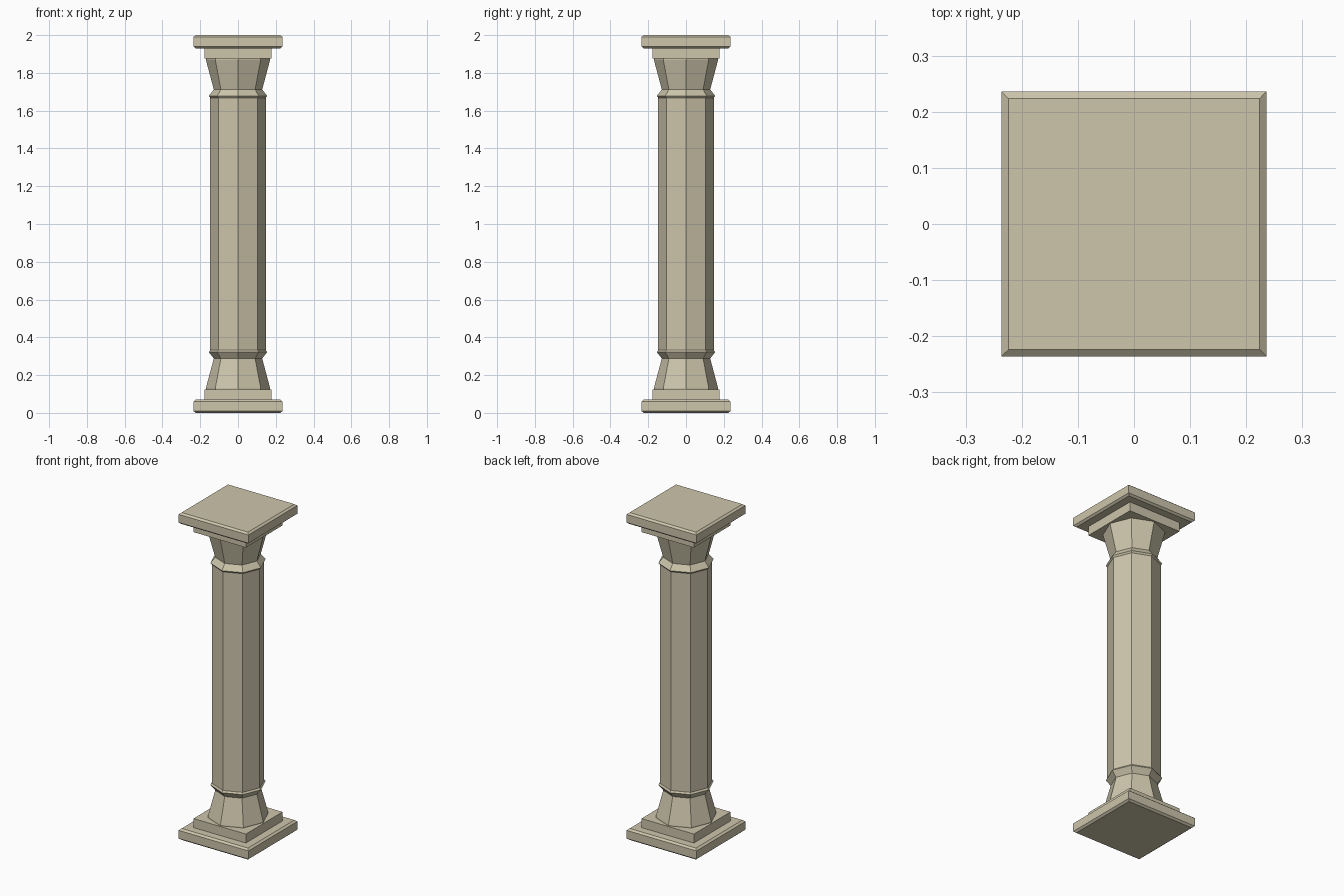
import bpy, bmesh, math

if "Cube" in bpy.data.objects:
    bpy.data.objects.remove(bpy.data.objects["Cube"])

stone = bpy.data.materials.new("pale stone")
stone.diffuse_color = (0.61, 0.56, 0.41, 1.0)
stone.use_nodes = True
stone.node_tree.nodes["Principled BSDF"].inputs["Base Color"].default_value = stone.diffuse_color


def loft(name, sides, profile, turn=0.0):
    """Stack regular rings of (radius, height) into a closed solid."""
    bm = bmesh.new()
    rings = []
    for r, z in profile:
        angles = [turn + 2 * math.pi * i / sides for i in range(sides)]
        rings.append([bm.verts.new((r * math.cos(a), r * math.sin(a), z)) for a in angles])
    for low, high in zip(rings, rings[1:]):
        for i in range(sides):
            j = (i + 1) % sides
            bm.faces.new((low[i], low[j], high[j], high[i]))
    bm.faces.new(rings[0][::-1])
    bm.faces.new(rings[-1])
    mesh = bpy.data.meshes.new(name)
    bm.to_mesh(mesh)
    bm.free()
    mesh.materials.append(stone)
    obj = bpy.data.objects.new(name, mesh)
    bpy.context.collection.objects.link(obj)
    return obj


def square(name, profile):
    """Square slab from (half width, height) steps."""
    return loft(name, 4, [(w * math.sqrt(2), z) for w, z in profile], math.pi / 4)


def flip(profile):
    """Mirror a profile from the foot to the head of the column."""
    return [(r, 2.0 - z) for r, z in reversed(profile)]


# Profiles shared by both ends
plinth = [(0.224, 0.0), (0.236, 0.01), (0.236, 0.06), (0.224, 0.07)]
step = [(0.177, 0.07), (0.177, 0.125)]
flare = [(0.17, 0.125), (0.17, 0.131), (0.128, 0.288), (0.155, 0.322), (0.147, 0.332)]

# Foot and head slabs
square("base_plinth", plinth)
square("base_step", step)
square("top_step", flip(step))
square("top_plinth", flip(plinth))

# Octagonal column: flared foot, shaft and flared head in one solid
loft("column_shaft", 8, flare + flip(flare))
